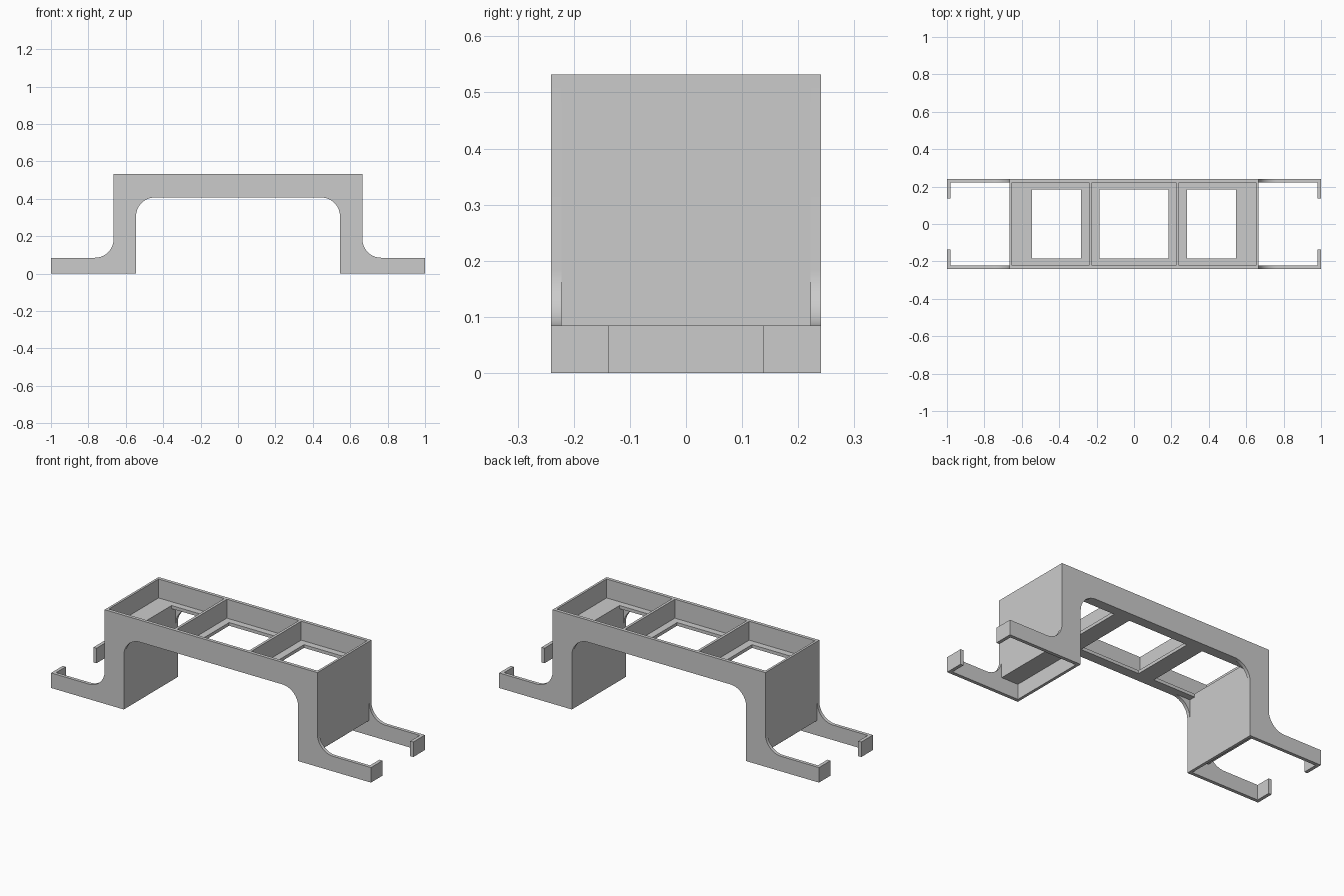
import bpy, bmesh
from math import sin, cos, pi

if "Cube" in bpy.data.objects:
    bpy.data.objects.remove(bpy.data.objects["Cube"], do_unlink=True)

grey = bpy.data.materials.new("plain grey")
grey.use_nodes = True
COLOUR = (0.6, 0.6, 0.6, 1)
grey.diffuse_color = COLOUR
grey.node_tree.nodes["Principled BSDF"].inputs["Base Color"].default_value = COLOUR

TOP, FLOOR, UNDER = 0.532, 0.425, 0.407   # tray levels
LEG_OUT, LEG_IN, ARM_H = 0.665, 0.545, 0.085
HALF_Y, WALL, R = 0.241, 0.019, 0.1


def finish(name, bm):
    bmesh.ops.recalc_face_normals(bm, faces=bm.faces)
    mesh = bpy.data.meshes.new(name)
    bm.to_mesh(mesh)
    bm.free()
    obj = bpy.data.objects.new(name, mesh)
    obj.data.materials.append(grey)
    bpy.context.collection.objects.link(obj)
    return obj


def box(name, x0, x1, y0, y1, z0, z1):
    bm = bmesh.new()
    bmesh.ops.create_cube(bm, size=1)
    for v in bm.verts:
        v.co = (x1 if v.co.x > 0 else x0,
                y1 if v.co.y > 0 else y0,
                z1 if v.co.z > 0 else z0)
    return finish(name, bm)


def arc(cx, cz, start, end, steps=14):
    angles = [start + (end - start) * i / steps for i in range(steps + 1)]
    return [(cx + R * cos(a), cz + R * sin(a)) for a in angles]


# Side plate outline: one half, mirrored to the other
half = [(LEG_OUT, TOP)]
half += arc(LEG_OUT + R, ARM_H + R, pi, 1.5 * pi)
half += [(1, ARM_H), (1, 0), (LEG_IN, 0)]
half += arc(LEG_IN - R, UNDER - R, 0, pi / 2)
outline = half + [(-x, z) for x, z in reversed(half)]


def side_plate(name, y0, y1):
    bm = bmesh.new()
    face = bm.faces.new([bm.verts.new((x, y0, z)) for x, z in outline])
    new = bmesh.ops.extrude_face_region(bm, geom=[face])["geom"]
    verts = [g for g in new if isinstance(g, bmesh.types.BMVert)]
    bmesh.ops.translate(bm, vec=(0, y1 - y0, 0), verts=verts)
    obj = finish(name, bm)
    bpy.ops.object.select_all(action="DESELECT")
    bpy.context.view_layer.objects.active = obj
    obj.select_set(True)
    bpy.ops.object.shade_smooth_by_angle(angle=pi / 6)


INNER = HALF_Y - WALL
side_plate("front_plate", -HALF_Y, -INNER)
side_plate("back_plate", INNER, HALF_Y)

# Tray floor rails beside the openings
HOLE_Y, HOLE_MID, HOLE_SIDE = 0.185, 0.185, 0.283
for side, s in (("front", -1), ("back", 1)):
    y0, y1 = sorted((s * HOLE_Y, s * INNER))
    box(side + "_floor_rail", -LEG_IN, LEG_IN, y0, y1, UNDER, FLOOR)

for side, s in (("right", -1), ("left", 1)):
    def part(name, a, b, z0, z1, y=INNER):
        x0, x1 = sorted((s * a, s * b))
        box(side + "_" + name, x0, x1, -y, y, z0, z1)

    # Floor bridge and the divider standing on it
    part("floor_bridge", HOLE_MID, HOLE_SIDE, UNDER, FLOOR, HOLE_Y)
    part("divider", 0.225, 0.24, FLOOR, TOP)
    # Leg block, thin skirt at its inner foot, end wall of the tray
    part("leg", LEG_IN, LEG_OUT, ARM_H, FLOOR)
    part("leg_skirt", LEG_IN, LEG_IN + 0.016, 0, ARM_H)
    part("end_wall", LEG_OUT - 0.013, LEG_OUT, FLOOR, TOP)
    # Hooked tips of the arms
    for end, t in (("front", -1), ("back", 1)):
        x0, x1 = sorted((s * (1 - WALL), s))
        y0, y1 = sorted((t * 0.137, t * INNER))
        box(f"{side}_{end}_hook", x0, x1, y0, y1, 0, ARM_H)
